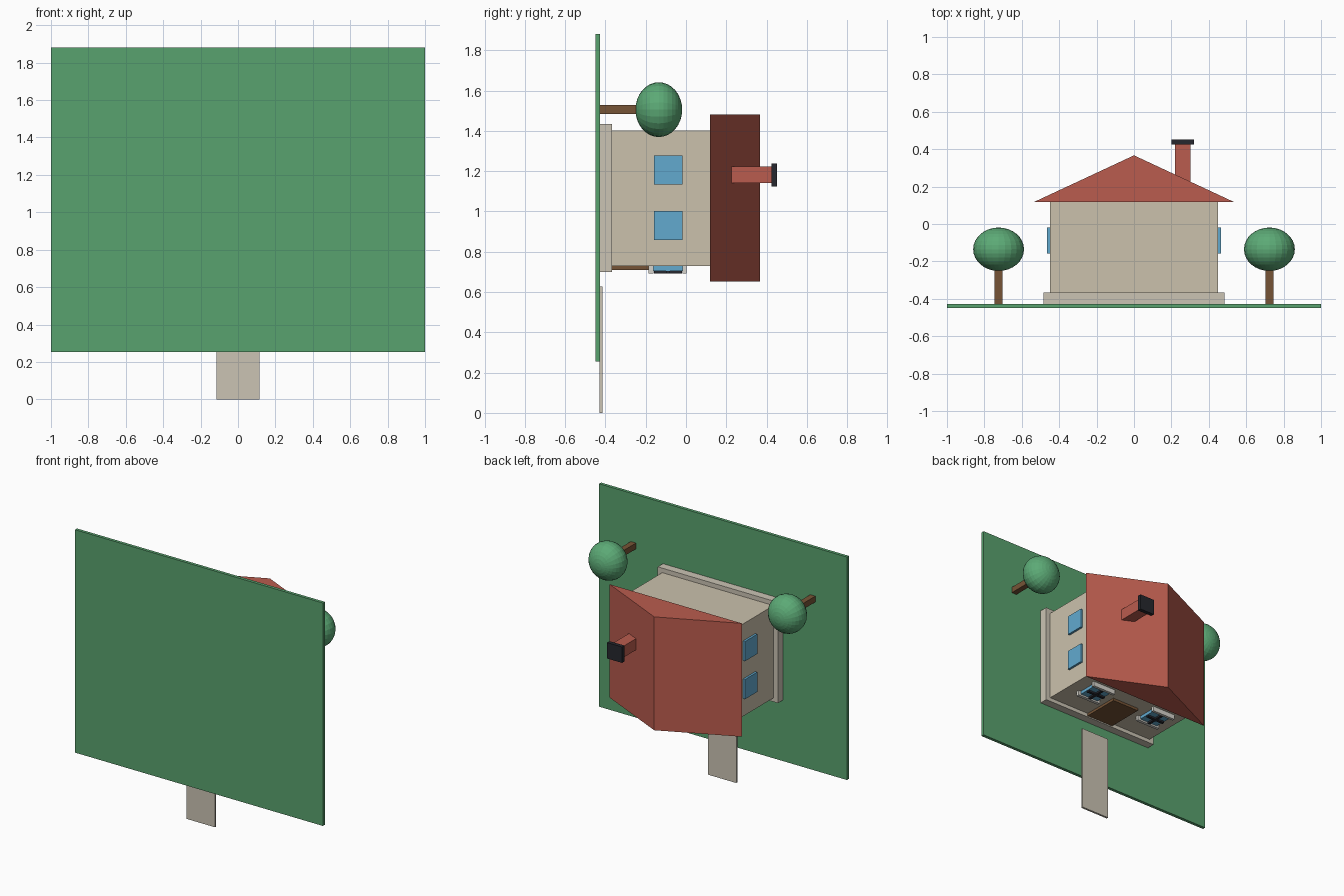
import bpy, bmesh, math

if "Cube" in bpy.data.objects:
    bpy.data.objects.remove(bpy.data.objects["Cube"])


def material(name, r, g, b):
    """Flat colour given as 0-255 sRGB, stored as linear."""
    lin = [(c / 255 / 12.92) if c < 10 else ((c / 255 + 0.055) / 1.055) ** 2.4 for c in (r, g, b)]
    m = bpy.data.materials.new(name)
    m.diffuse_color = (*lin, 1)
    m.use_nodes = True
    m.node_tree.nodes["Principled BSDF"].inputs["Base Color"].default_value = m.diffuse_color
    return m


GRASS = material("grass green", 89, 162, 110)
LEAF = material("leaf green", 92, 170, 118)
WALL = material("wall beige", 203, 193, 172)
STONE = material("stone beige", 203, 196, 180)
ROOF = material("roof red", 186, 92, 78)
WOOD = material("wood brown", 118, 84, 54)
GLASS = material("glass blue", 98, 170, 207)
DARK = material("dark iron", 38, 39, 46)
FRAME = material("frame off-white", 214, 212, 204)


def add(name, bm, mat):
    bmesh.ops.recalc_face_normals(bm, faces=bm.faces)
    me = bpy.data.meshes.new(name)
    bm.to_mesh(me)
    bm.free()
    me.materials.append(mat)
    ob = bpy.data.objects.new(name, me)
    bpy.context.collection.objects.link(ob)
    return ob


def box(name, mat, x, y, z):
    """Box from (min, max) pairs on each axis."""
    bm = bmesh.new()
    bmesh.ops.create_cube(bm, size=1)
    for v in bm.verts:
        v.co = [(a + b) / 2 + c * (b - a) for c, (a, b) in zip(v.co, (x, y, z))]
    return add(name, bm, mat)


# The house's upward axis is +y and its entrance faces -z
box("lawn", GRASS, (-1, 1), (-0.45, -0.427), (0.254, 1.88))
box("path", STONE, (-0.115, 0.115), (-0.43, -0.415), (0, 0.627))
box("foundation", STONE, (-0.485, 0.485), (-0.43, -0.367), (0.70, 1.435))
box("walls", WALL, (-0.449, 0.449), (-0.37, 0.12), (0.728, 1.402))

# Gabled roof: triangle extruded along the ridge
bm = bmesh.new()
tri = bm.faces.new([bm.verts.new((x, y, 0.653)) for x, y in ((-0.534, 0.118), (0.534, 0.118), (0, 0.367))])
ext = bmesh.ops.extrude_face_region(bm, geom=[tri])
side = [g for g in ext["geom"] if isinstance(g, bmesh.types.BMVert)]
bmesh.ops.translate(bm, verts=side, vec=(0, 0, 0.827))
if not tri.is_valid or len(bm.faces) < 5:
    bmesh.ops.holes_fill(bm, edges=bm.edges)
add("roof", bm, ROOF)

# Chimney
box("chimney", ROOF, (0.218, 0.302), (0.2, 0.426), (1.141, 1.224))
box("chimney_cap", DARK, (0.2, 0.32), (0.424, 0.452), (1.123, 1.239))

# Door
box("door", WOOD, (-0.11, 0.11), (-0.37, -0.09), (0.709, 0.73))

for s, label in ((-1, "left"), (1, "right")):
    # Side windows
    for i, z in enumerate((0.929, 1.206)):
        xs = sorted((s * 0.44, s * 0.465))
        box(f"{label}_side_window_{i + 1}", GLASS, xs, (-0.158, -0.018), (z - 0.072, z + 0.072))

    # Front windows with lintel, sill and crossed bars
    c = s * 0.268
    box(f"{label}_front_glass", GLASS, (c - 0.075, c + 0.075), (-0.162, -0.018), (0.705, 0.73))
    for part, y in (("sill", (-0.185, -0.162)), ("lintel", (-0.018, 0.002))):
        box(f"{label}_window_{part}", FRAME, (c - 0.095, c + 0.095), y, (0.693, 0.73))
    box(f"{label}_window_upright", DARK, (c - 0.01, c + 0.01), (-0.16, -0.02), (0.692, 0.706))
    box(f"{label}_window_crossbar", DARK, (c - 0.072, c + 0.072), (-0.1, -0.08), (0.692, 0.706))

    # Trees
    t = s * 0.724
    box(f"{label}_trunk", WOOD, (t - 0.021, t + 0.021), (-0.43, -0.18), (1.484, 1.527))
    bm = bmesh.new()
    bmesh.ops.create_uvsphere(bm, u_segments=24, v_segments=16, radius=1)
    for v in bm.verts:
        x, y, z = v.co
        v.co = (t + x * 0.136, -0.135 + z * 0.116, 1.505 - y * 0.136)
    add(f"{label}_canopy", bm, LEAF)
